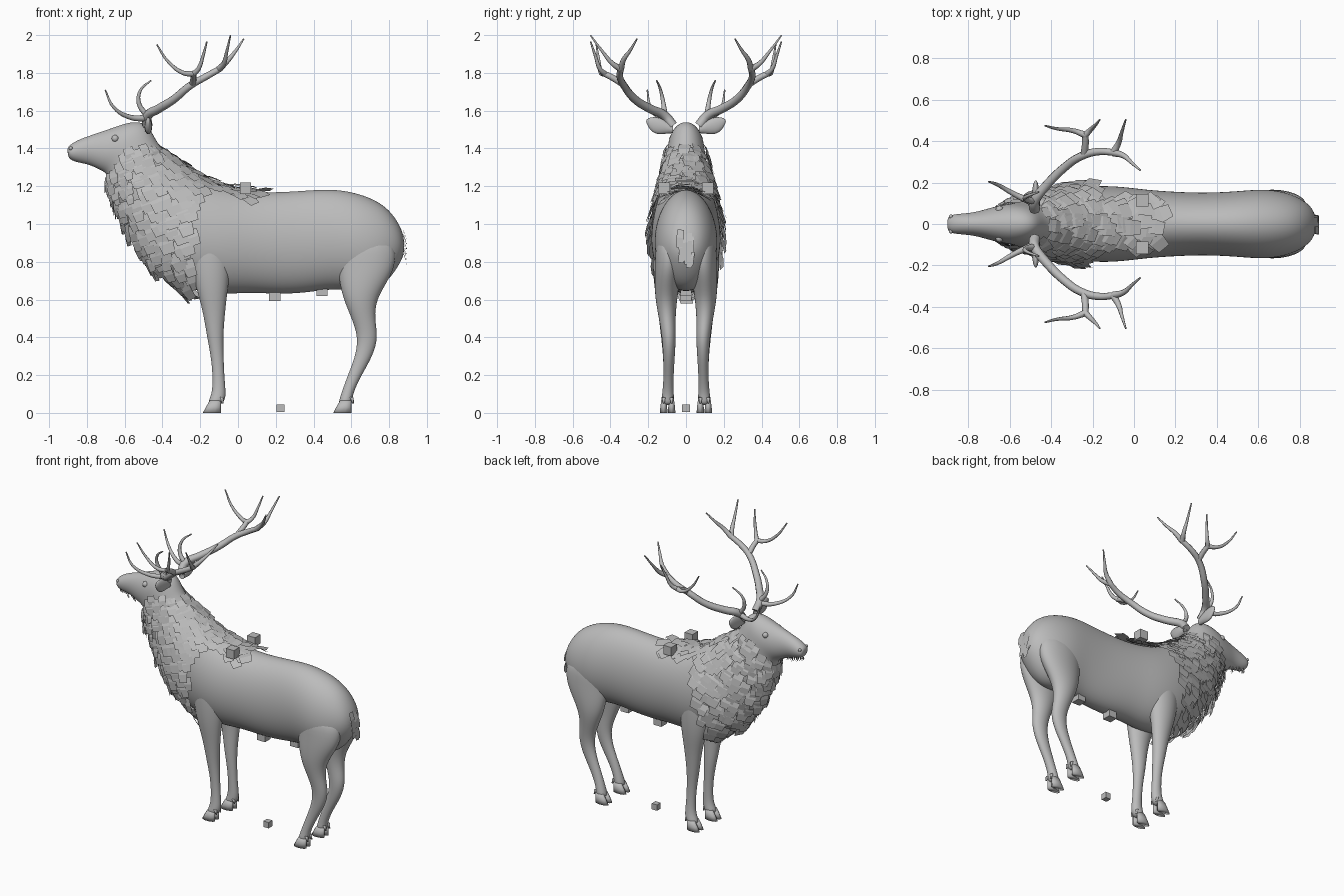
import bpy, bmesh, math, random
from mathutils import Vector

random.seed(4)
if "Cube" in bpy.data.objects:
    bpy.data.objects.remove(bpy.data.objects["Cube"])

grey = bpy.data.materials.new("warm_grey")
grey.use_nodes = True
GREY = (0.5, 0.5, 0.5, 1)
grey.diffuse_color = GREY
grey.node_tree.nodes["Principled BSDF"].inputs["Base Color"].default_value = GREY


def add_object(name, bm, smooth=True, subdiv=0):
    mesh = bpy.data.meshes.new(name)
    bm.to_mesh(mesh)
    bm.free()
    mesh.materials.append(grey)
    for p in mesh.polygons:
        p.use_smooth = smooth
    ob = bpy.data.objects.new(name, mesh)
    bpy.context.scene.collection.objects.link(ob)
    if subdiv:
        ob.modifiers.new("Smooth", "SUBSURF").levels = subdiv
        ob.modifiers["Smooth"].render_levels = subdiv
    return ob


def ring_point(ring, a):
    """A ring spans two side-profile points, with a centre y and a half width."""
    x0, z0, x1, z1, yc, hw = ring
    c, s = math.cos(a), math.sin(a)
    return Vector(((x0 + x1) / 2 + c * (x0 - x1) / 2, yc + s * hw,
                   (z0 + z1) / 2 + c * (z0 - z1) / 2))


def loft(bm, rings, sides=16):
    loops = [[bm.verts.new(ring_point(r, math.tau * i / sides)) for i in range(sides)]
             for r in rings]
    for a, b in zip(loops, loops[1:]):
        for i in range(sides):
            j = (i + 1) % sides
            bm.faces.new((a[i], a[j], b[j], b[i]))
    bm.faces.new(loops[0])
    bm.faces.new(loops[-1])
    bmesh.ops.recalc_face_normals(bm, faces=bm.faces)


# Body, neck and head: top x, top z, bottom x, bottom z, half width
profile = [
    (.88, .93, .88, .85, .03), (.855, 1.0, .865, .80, .085), (.80, 1.08, .80, .70, .13),
    (.72, 1.135, .72, .64, .16), (.62, 1.17, .62, .64, .172), (.50, 1.19, .50, .655, .16),
    (.35, 1.18, .35, .63, .152), (.20, 1.17, .20, .625, .157), (.05, 1.175, .05, .635, .168),
    (-.08, 1.20, -.10, .62, .188), (-.20, 1.25, -.28, .65, .185), (-.28, 1.30, -.46, .79, .16),
    (-.36, 1.36, -.58, .97, .135), (-.43, 1.43, -.65, 1.13, .112), (-.47, 1.53, -.69, 1.24, .10),
    (-.55, 1.55, -.70, 1.27, .095), (-.65, 1.515, -.74, 1.29, .078), (-.75, 1.48, -.79, 1.315, .056),
    (-.84, 1.45, -.85, 1.325, .05), (-.89, 1.42, -.89, 1.34, .044), (-.905, 1.40, -.90, 1.36, .025)]
body_rings = [p[:4] + (0, p[4]) for p in profile]
bm = bmesh.new()
loft(bm, body_rings, 20)
add_object("body", bm, subdiv=2)

# Legs: front x, back x, z, centre y, half width
hind = [(.50, .83, .95, .085, .075), (.52, .85, .80, .09, .078), (.53, .80, .70, .10, .07),
        (.555, .735, .60, .105, .06), (.60, .725, .50, .10, .045), (.635, .745, .40, .09, .038),
        (.62, .715, .30, .09, .032), (.58, .655, .20, .092, .027), (.548, .612, .11, .095, .03),
        (.535, .607, .07, .097, .036), (.53, .60, .04, .097, .034)]
fore = [(-.27, -.02, 1.0, .09, .085), (-.26, -.03, .80, .10, .082), (-.225, -.05, .66, .11, .06),
        (-.19, -.065, .55, .105, .046), (-.165, -.078, .40, .095, .038), (-.145, -.075, .30, .092, .03),
        (-.135, -.072, .20, .092, .027), (-.137, -.063, .11, .095, .03),
        (-.155, -.066, .07, .097, .036), (-.16, -.09, .04, .097, .034)]
for side, label in ((1, "back_side"), (-1, "front_side")):
    for kind, rows in (("hind", hind), ("fore", fore)):
        bm = bmesh.new()
        loft(bm, [(a, z, b, z, side * y, w) for a, b, z, y, w in rows], 12)
        add_object(f"{kind}_leg_{label}", bm, subdiv=2)
        # Cloven hoof and dew claws
        a, b, z, y, w = rows[-1]
        bm = bmesh.new()
        for toe in (-.021, .021):
            yc = side * y + toe
            loft(bm, [(a + .01, .065, b, .065, yc, .014), (a - .01, .03, b, .03, yc, .019),
                      (a - .026, .0, b, .0, yc, .021)], 10)
            loft(bm, [(b - .01, .085, b + .012, .08, yc, .011),
                      (b + .004, .05, b + .014, .05, yc, .005)], 6)
        add_object(f"{kind}_hoof_{label}", bm)

# Ears: cupped leaves reaching sideways from behind the head
bm = bmesh.new()
for side in (1, -1):
    loops = []
    for y, z, wide, deep in ((.07, 1.50, .02, .02), (.11, 1.515, .04, .022), (.155, 1.52, .05, .02),
                             (.19, 1.53, .038, .014), (.212, 1.545, .008, .005)):
        loops.append([bm.verts.new((-.475 + deep * math.cos(t), side * y, z + wide * math.sin(t)))
                      for t in (math.tau * i / 10 for i in range(10))])
    for a, b in zip(loops, loops[1:]):
        for i in range(10):
            bm.faces.new((a[i], a[i - 1], b[i - 1], b[i]))
    bm.faces.new(loops[-1])
bmesh.ops.recalc_face_normals(bm, faces=bm.faces)
add_object("ears", bm, subdiv=1)

# Eyes and nostrils
bm = bmesh.new()
for side in (1, -1):
    for place, r in (((-.65, .07, 1.452), .019), ((-.885, .036, 1.40), .01)):
        s = bmesh.ops.create_uvsphere(bm, u_segments=12, v_segments=8, radius=r)
        bmesh.ops.translate(bm, verts=s["verts"], vec=(place[0], side * place[1], place[2]))
add_object("eyes_and_nostrils", bm)

# Antlers: start and end radius, then path points
tines = [
    (.027, .016, [(-.48, .07, 1.52), (-.48, .11, 1.57), (-.42, .19, 1.61), (-.34, .27, 1.66),
                  (-.25, .33, 1.735), (-.17, .35, 1.78), (-.09, .345, 1.825)]),
    (.018, .004, [(-.10, .345, 1.82), (-.05, .33, 1.87), (-.01, .295, 1.92), (.03, .26, 1.98)]),
    (.018, .004, [(-.10, .345, 1.82), (-.075, .39, 1.85), (-.06, .44, 1.91), (-.04, .505, 1.998)]),
    (.018, .015, [(-.24, .34, 1.745), (-.235, .39, 1.775), (-.235, .44, 1.80)]),
    (.016, .004, [(-.235, .43, 1.795), (-.29, .45, 1.80), (-.37, .46, 1.86), (-.43, .475, 1.95)]),
    (.016, .004, [(-.235, .43, 1.795), (-.21, .455, 1.82), (-.185, .48, 1.89), (-.165, .505, 1.965)]),
    (.018, .004, [(-.48, .10, 1.56), (-.57, .14, 1.565), (-.66, .19, 1.62), (-.703, .205, 1.71)]),
    (.016, .004, [(-.48, .11, 1.57), (-.525, .12, 1.64), (-.515, .135, 1.71), (-.46, .155, 1.76)])]
for side, label in ((1, "back_side"), (-1, "front_side")):
    curve = bpy.data.curves.new("antler_" + label, "CURVE")
    curve.dimensions = "3D"
    curve.bevel_depth = 1
    curve.bevel_resolution = 2
    curve.resolution_u = 5
    curve.use_fill_caps = True
    for r0, r1, path in tines:
        spline = curve.splines.new("BEZIER")
        spline.bezier_points.add(len(path) - 1)
        for i, (pt, (x, y, z)) in enumerate(zip(spline.bezier_points, path)):
            pt.co = (x, side * y, z)
            pt.handle_left_type = pt.handle_right_type = "AUTO"
            pt.radius = r0 + (r1 - r0) * i / (len(path) - 1)
    curve.materials.append(grey)
    bpy.context.scene.collection.objects.link(bpy.data.objects.new("antler_" + label, curve))


def tuft(bm, root, down, normal, wide, long, lift):
    """A flat lock of hair, its free end lifted off the skin."""
    across = down.cross(normal).normalized() * wide / 2
    base = root + normal * .006
    tip = root + down * long + normal * lift
    mid = (base + tip) / 2 + normal * .006
    rows = [[bm.verts.new(p - across * k), bm.verts.new(p + across * k)]
            for p, k in ((base, 1), (mid, 1.05), (tip, .85))]
    for a, b in zip(rows, rows[1:]):
        bm.faces.new((a[0], a[1], b[1], b[0]))


def skin(u, a):
    i = int(u)
    return ring_point(body_rings[i], a).lerp(ring_point(body_rings[i + 1], a), u - i)


# Mane: overlapping tufts over the neck, chest and withers
bm = bmesh.new()
u = 7.6
while u < 14.3:
    count = 30 if u < 12 else 22
    for k in range(count):
        a = math.tau * (k + random.uniform(-.4, .4)) / count
        v = u + random.uniform(-.15, .15)
        p = skin(v, a)
        n = (skin(v, a + .02) - p).cross(skin(v + .02, a) - p).normalized()
        if n.dot(p - skin(v, a + math.pi)) < 0:
            n = -n
        withers = p.z > 1.12 and abs(p.y) < .09 and p.x < .1
        if not withers and p.x > -.235 + .1 * (p.z - .9):
            continue
        if p.z > 1.42 or (p.z < .67 and p.x > -.24):
            continue
        flow = Vector((.35, random.uniform(-.15, .15), -1))
        down = (flow - n * flow.dot(n)).normalized()
        size = random.uniform(.055, .08) * (1 if v < 12.5 else .8)
        lift = random.uniform(.012, .03) + (.012 if n.x < -.6 else 0)
        tuft(bm, p, down, n, size, size * 1.35, lift)
    u += .3
add_object("mane", bm, smooth=False)

# Tail and chin whiskers
bm = bmesh.new()
for i in range(14):
    root = Vector((.868 - .002 * (i % 3), random.uniform(-.03, .03), .97 - .009 * i))
    tuft(bm, root, Vector((.08, random.uniform(-.2, .2), -1)), Vector((1, 0, 0)), .035, .085, .02)
for i in range(22):
    root = Vector((-.88 + .009 * i, random.uniform(-.03, .03), 1.338 - .0015 * i))
    tuft(bm, root, Vector((.2, 0, -1)), Vector((-1, 0, 0)), .012, .025, .004)
add_object("tail_and_whiskers", bm, smooth=False)

# Small marker blocks
bm = bmesh.new()
for place, size in (((.04, .115, 1.19), .06), ((.04, -.115, 1.19), .06), ((.195, 0, .622), .06),
                    ((.445, 0, .648), .06), ((.225, 0, .025), .04)):
    c = bmesh.ops.create_cube(bm, size=size)
    bmesh.ops.translate(bm, verts=c["verts"], vec=place)
add_object("marker_blocks", bm, smooth=False)
